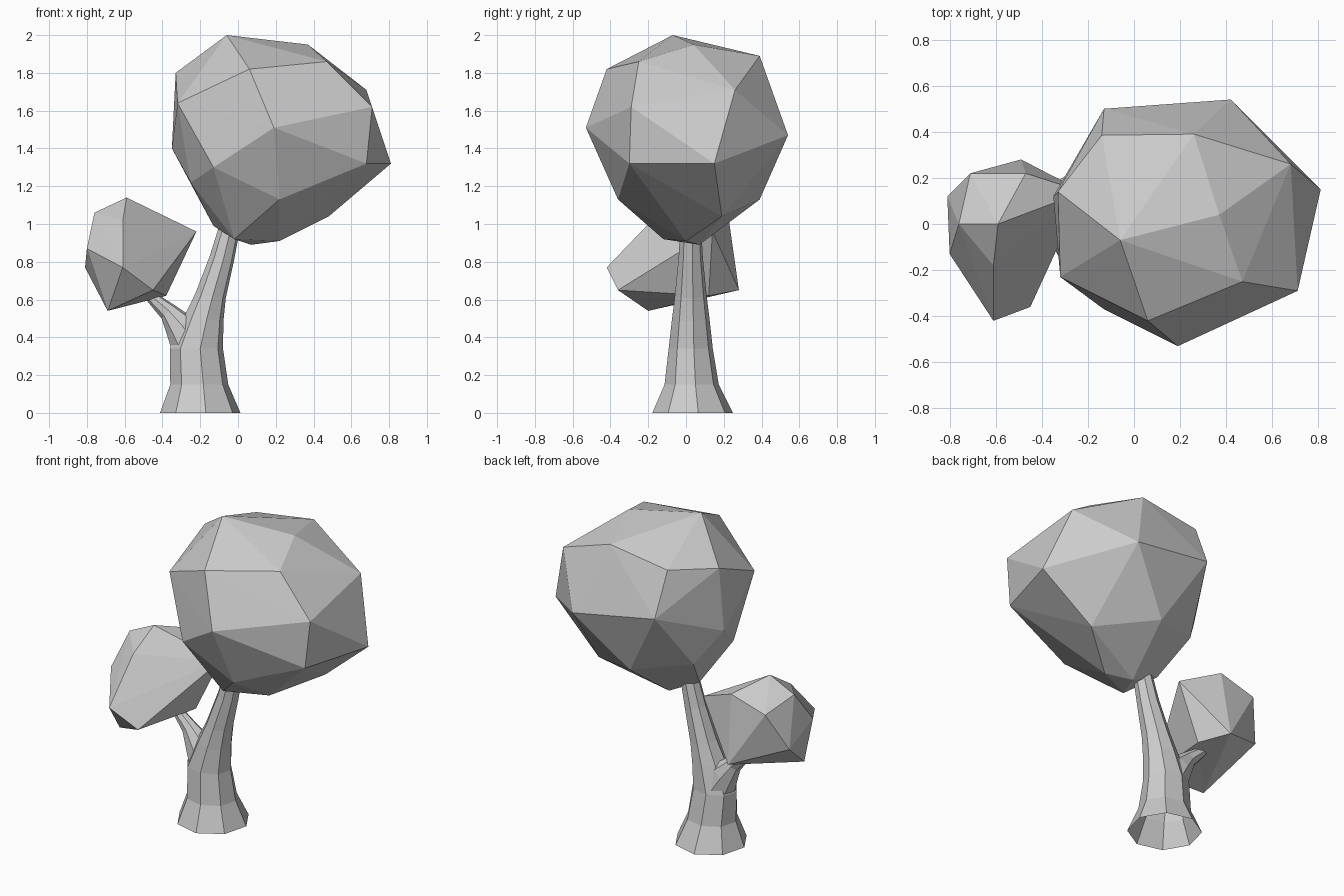
import bpy, bmesh, math
from mathutils import Vector

if "Cube" in bpy.data.objects:
    bpy.data.objects.remove(bpy.data.objects["Cube"])


def finish(bm, name):
    bmesh.ops.recalc_face_normals(bm, faces=bm.faces[:])
    me = bpy.data.meshes.new(name)
    bm.to_mesh(me)
    bm.free()
    ob = bpy.data.objects.new(name, me)
    bpy.context.collection.objects.link(ob)
    return ob


def tube(name, rings, sides=8, start=8):
    """Open faceted tube; each ring is (x, y, z, radius_x, radius_y, tilt about y in degrees)."""
    bm = bmesh.new()
    prev = None
    for x, y, z, rx, ry, tilt in rings:
        t = math.radians(tilt)
        ring = []
        for i in range(sides):
            a = math.radians(start) + math.tau * i / sides
            u = rx * math.cos(a)
            ring.append(bm.verts.new((x + u * math.cos(t), y + ry * math.sin(a), z - u * math.sin(t))))
        if prev:
            for i in range(sides):
                j = (i + 1) % sides
                bm.faces.new((prev[i], prev[j], ring[j], ring[i]))
        prev = ring
    return finish(bm, name)


def crown(name, points):
    """Faceted foliage lump: convex hull of a few corner points."""
    bm = bmesh.new()
    for p in points:
        bm.verts.new(Vector(p))
    res = bmesh.ops.convex_hull(bm, input=bm.verts[:])
    junk = {e for e in res["geom_interior"] + res["geom_unused"] if isinstance(e, bmesh.types.BMVert)}
    bmesh.ops.delete(bm, geom=list(junk), context='VERTS')
    return finish(bm, name)


# Trunk: flared foot, leaning up into the large crown
tube("trunk", [
    (-.20, .035, 0, .215, .215, 0),
    (-.205, .03, .15, .155, .145, 0),
    (-.22, .025, .34, .142, .118, 0),
    (-.18, .025, .50, .105, .10, 8),
    (-.145, .025, .62, .082, .085, 10),
    (-.085, .025, .82, .066, .065, 10),
    (-.04, .025, 1.0, .055, .055, 8),
])

# Side branch: splits off to the left into the small crown
tube("side_branch", [
    (-.23, .03, .34, .12, .10, -10),
    (-.305, .035, .455, .085, .075, -35),
    (-.37, .04, .535, .05, .045, -45),
    (-.45, .05, .605, .033, .033, -50),
    (-.51, .06, .68, .03, .03, -45),
])

# Large crown
crown("large_crown", [
    (-.06, -.07, 2.0), (.37, .04, 1.95), (.47, -.25, 1.86), (.06, -.42, 1.82),
    (.26, .39, 1.89), (-.14, .385, 1.83), (-.33, .14, 1.80), (.68, .26, 1.71),
    (-.32, -.23, 1.64), (.71, -.29, 1.62), (-.13, .50, 1.56), (.19, -.53, 1.51),
    (.42, .54, 1.47), (-.35, .12, 1.40), (.81, .15, 1.32), (.68, -.30, 1.32),
    (-.13, -.37, 1.30), (-.25, -.12, 1.22), (-.22, .24, 1.20), (.22, -.36, 1.13),
    (.12, .39, 1.13), (.48, .19, 1.04), (-.13, .05, .99), (-.02, -.12, .92),
    (.07, .07, .89), (.22, 0, .91),
])

# Small crown
crown("small_crown", [
    (-.59, 0, 1.14), (-.76, 0, 1.06), (-.47, .22, 1.07), (-.61, -.18, 1.02),
    (-.71, .22, 1.0), (-.22, .14, .96), (-.80, -.13, .87), (-.81, .12, .77),
    (-.61, -.42, .77), (-.45, -.36, .65), (-.49, .28, .65), (-.38, .12, .62),
    (-.69, -.20, .54),
])
